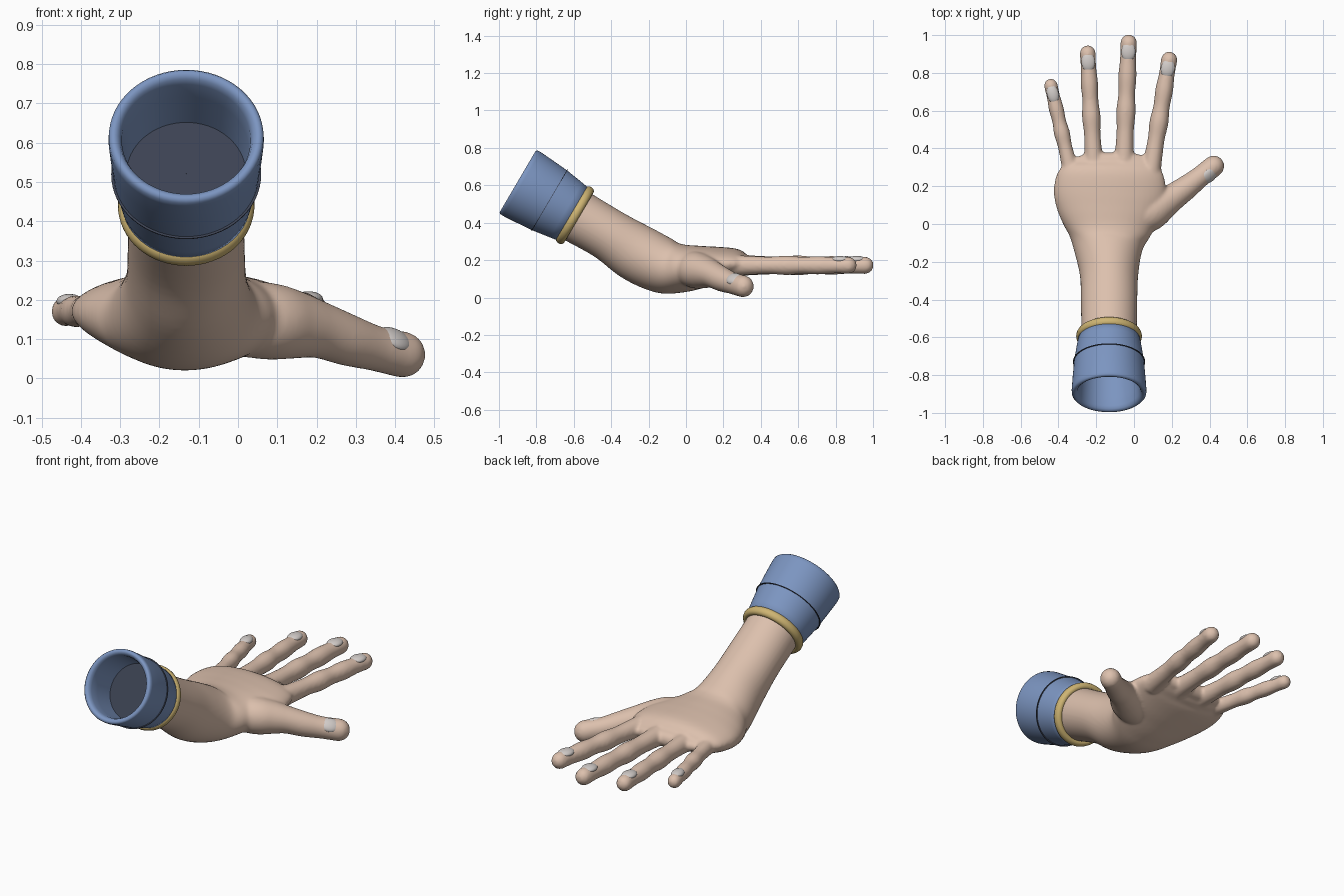
import bpy, bmesh, math
from mathutils import Vector, Matrix

if "Cube" in bpy.data.objects:
    bpy.data.objects.remove(bpy.data.objects["Cube"])


def material(name, rgb):
    m = bpy.data.materials.new(name)
    m.diffuse_color = (*rgb, 1)
    m.use_nodes = True
    m.node_tree.nodes["Principled BSDF"].inputs["Base Color"].default_value = m.diffuse_color
    return m


SKIN = material("skin", (0.72, 0.53, 0.42))
BLUE = material("blue_cloth", (0.20, 0.30, 0.53))
DARK = material("dark_lining", (0.045, 0.055, 0.085))
GOLD = material("gold_trim", (0.62, 0.46, 0.17))
NAIL = material("nail_white", (0.64, 0.60, 0.58))


def finish(bm, name, mat, matrix=None):
    bmesh.ops.recalc_face_normals(bm, faces=bm.faces)
    me = bpy.data.meshes.new(name)
    bm.to_mesh(me)
    bm.free()
    me.materials.append(mat)
    ob = bpy.data.objects.new(name, me)
    bpy.context.collection.objects.link(ob)
    if matrix:
        ob.matrix_world = matrix
    for p in me.polygons:
        p.use_smooth = True
    return ob


def bridge(bm, rings):
    n = len(rings[0])
    for a, b in zip(rings, rings[1:]):
        for i in range(n):
            j = (i + 1) % n
            bm.faces.new((a[i], a[j], b[j], b[i]))


def spline(rows, steps=6):
    """Smooth curve through rows of (x, y, z, half width, half height)."""
    p = [Vector(r) for r in rows]
    p = [p[0] * 2 - p[1]] + p + [p[-1] * 2 - p[-2]]
    out = []
    for a, b, c, d in zip(p, p[1:], p[2:], p[3:]):
        for k in range(steps):
            t = k / steps
            out.append((b * 2 + (c - a) * t + (a * 2 - b * 5 + c * 4 - d) * t * t
                        + (b * 3 - a - c * 3 + d) * t ** 3) * 0.5)
    return out + [p[-2]]


def loft(bm, rows, segs=28):
    """Elliptical tube along a path, with a rounded far end."""
    pts = spline(rows)
    rings = []

    def ring(c, t, w, h):
        side = t.cross(Vector((0, 0, 1))).normalized()
        up = side.cross(t)
        rings.append([bm.verts.new(c + side * (w * math.cos(a)) + up * (h * math.sin(a)))
                      for a in (2 * math.pi * i / segs for i in range(segs))])

    for i, p in enumerate(pts):
        q, r = pts[max(i - 1, 0)], pts[min(i + 1, len(pts) - 1)]
        t = Vector((r - q)[:3]).normalized()
        ring(Vector(p[:3]), t, p[3], p[4])
    for k in range(1, 6):
        a = math.pi / 2 * k / 6
        ring(Vector(p[:3]) + t * (p[4] * math.sin(a)), t, p[3] * math.cos(a), p[4] * math.cos(a))
    bridge(bm, rings)
    bm.faces.new(rings[0])
    bm.faces.new(rings[-1])


# Forearm, wrist and palm
hand = bmesh.new()
loft(hand, [
    (-0.132, -0.64, 0.467, 0.146, 0.146),
    (-0.132, -0.42, 0.34, 0.149, 0.140),
    (-0.132, -0.265, 0.24, 0.155, 0.155),
    (-0.136, -0.125, 0.172, 0.185, 0.150),
    (-0.132, -0.03, 0.156, 0.232, 0.131),
    (-0.130, 0.08, 0.163, 0.280, 0.114),
    (-0.127, 0.17, 0.172, 0.298, 0.100),
    (-0.120, 0.26, 0.180, 0.282, 0.083),
    (-0.118, 0.31, 0.176, 0.250, 0.062),
    (-0.118, 0.335, 0.175, 0.215, 0.045)], 48)

# Four fingers: base, tip centre, radius
FINGERS = {
    "little": ((-0.33, 0.26, 0.172), (-0.44, 0.732, 0.170), 0.038),
    "ring": ((-0.21, 0.28, 0.172), (-0.245, 0.902, 0.172), 0.044),
    "middle": ((-0.055, 0.28, 0.172), (-0.028, 0.957, 0.172), 0.046),
    "index": ((0.085, 0.25, 0.172), (0.186, 0.868, 0.172), 0.045)}
SHAPE = ((0, 1.2), (0.2, 1.05), (0.33, 1.0), (0.47, 1.12), (0.6, 0.97),
         (0.74, 1.05), (0.88, 0.93), (1, 0.97))


def nail(name, c, along, normal, size):
    along = along.normalized()
    normal = (normal - along * normal.dot(along)).normalized()
    side = along.cross(normal)
    bm = bmesh.new()
    bmesh.ops.create_uvsphere(bm, u_segments=24, v_segments=14, radius=1)
    rot = Matrix((side, along, normal)).transposed().to_4x4()
    finish(bm, name, NAIL, Matrix.Translation(c) @ rot @ Matrix.Diagonal((*size, 1)))


for name, (a, b, r) in FINGERS.items():
    a, b = Vector(a), Vector(b)
    loft(hand, [(*a.lerp(b, f), r * s, r * s * 1.04) for f, s in SHAPE])
    d = (b - a).normalized()
    nail(name + "_nail", b - d * 0.045 + Vector((0, 0, r * 0.68)), d,
         Vector((0, 0, 1)), (r * 0.83, 0.050, 0.019))

# Thumb
loft(hand, [
    (-0.02, 0.02, 0.155, 0.095, 0.095),
    (0.08, 0.06, 0.145, 0.100, 0.098),
    (0.15, 0.105, 0.135, 0.086, 0.086),
    (0.21, 0.145, 0.122, 0.072, 0.072),
    (0.28, 0.195, 0.097, 0.064, 0.066),
    (0.35, 0.25, 0.076, 0.056, 0.058),
    (0.42, 0.305, 0.060, 0.057, 0.059)])
nail("thumb_nail", Vector((0.398, 0.257, 0.099)), Vector((0.14, 0.11, -0.035)),
     Vector((0.1, -0.62, 0.75)), (0.040, 0.052, 0.022))

# Fuse the hand into one smooth skin
skin = finish(hand, "hand", SKIN)
fuse = skin.modifiers.new("fuse", 'REMESH')
fuse.mode = 'VOXEL'
fuse.voxel_size = 0.009
fuse.use_smooth_shade = True
soften = skin.modifiers.new("soften", 'SMOOTH')
soften.factor = 0.5
soften.iterations = 8
bpy.context.view_layer.update()
baked = bpy.data.meshes.new_from_object(skin.evaluated_get(bpy.context.evaluated_depsgraph_get()))
skin.modifiers.clear()
skin.data = baked
for p in baked.polygons:
    p.use_smooth = True

# Sleeve axis runs from the open end down to the wrist
AXIS = Vector((0, 0.862, -0.507))
FRAME = Matrix.Translation((-0.132, -0.9, 0.62)) @ AXIS.to_track_quat('Z', 'Y').to_matrix().to_4x4()


def lathe(name, mat, profile, closed=False, segs=64):
    bm = bmesh.new()
    rings = [[bm.verts.new((r * math.cos(a), r * math.sin(a), t))
              for a in (2 * math.pi * i / segs for i in range(segs))] for t, r in profile]
    bridge(bm, rings + rings[:1] if closed else rings)
    return finish(bm, name, mat, FRAME)


# Sleeve with a rounded rim and hollow inside
lathe("sleeve", BLUE, [
    (0.36, 0.140), (0.20, 0.152), (0.08, 0.160), (0.025, 0.164), (0.008, 0.170),
    (0.0, 0.180), (0.0, 0.190), (0.008, 0.197), (0.025, 0.198), (0.10, 0.193),
    (0.20, 0.185), (0.30, 0.170), (0.36, 0.160)], closed=True)

# Dark disc across the sleeve, its edge showing as a thin seam
lathe("sleeve_lining", DARK, [(0.196, 0.001), (0.196, 0.191), (0.199, 0.191), (0.199, 0.001)],
      closed=True)

# Gold band at the wrist
lathe("gold_band", GOLD, [(0.355 + 0.025 * math.sin(a), 0.153 + 0.021 * math.cos(a))
                          for a in (2 * math.pi * i / 16 for i in range(16))], closed=True)

# Keep hard edges crisp on the lining disc
for p in bpy.data.objects["sleeve_lining"].data.polygons:
    p.use_smooth = False
